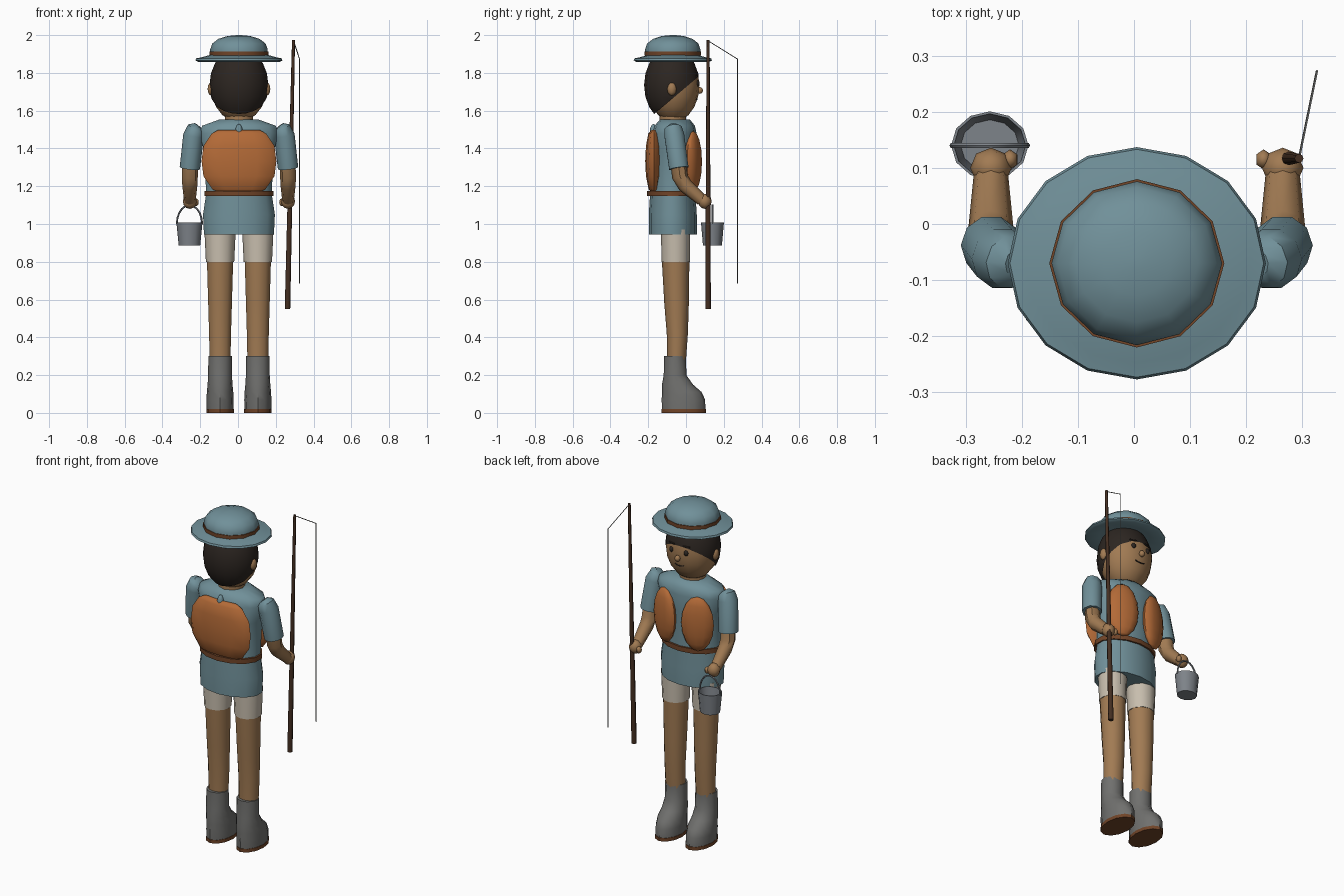
import bpy, bmesh
from math import sin, cos, pi, radians
from mathutils import Vector, Matrix

if "Cube" in bpy.data.objects:
    bpy.data.objects.remove(bpy.data.objects["Cube"])

CX, CY = 0.005, -0.07


def mat(name, r, g, b):
    m = bpy.data.materials.new(name)
    m.diffuse_color = [(c / 255) ** 2.2 for c in (r, g, b)] + [1]
    m.use_nodes = True
    m.node_tree.nodes["Principled BSDF"].inputs["Base Color"].default_value = m.diffuse_color
    return m


CLOTH = mat("blue_cloth", 112, 143, 152)
SKIN = mat("skin", 160, 122, 84)
HAIR = mat("dark_hair", 48, 42, 38)
ORANGE = mat("orange_foam", 178, 106, 58)
LEATHER = mat("leather", 112, 70, 44)
SHORTS = mat("pale_cloth", 198, 188, 172)
RUBBER = mat("grey_rubber", 112, 112, 110)
WOOD = mat("dark_wood", 70, 50, 38)
METAL = mat("bucket_metal", 125, 130, 136)


def finish(name, bm, m, angle=45):
    bmesh.ops.recalc_face_normals(bm, faces=bm.faces)
    me = bpy.data.meshes.new(name)
    bm.to_mesh(me)
    bm.free()
    ob = bpy.data.objects.new(name, me)
    bpy.context.collection.objects.link(ob)
    me.materials.append(m)
    bpy.ops.object.select_all(action='DESELECT')
    ob.select_set(True)
    bpy.context.view_layer.objects.active = ob
    bpy.ops.object.shade_smooth_by_angle(angle=radians(angle))
    return ob


def skin_rings(name, rings, m, angle=45):
    """Join rings of points into a capped surface."""
    bm = bmesh.new()
    vs = [[bm.verts.new(p) for p in ring] for ring in rings]
    n = len(vs[0])
    for a, b in zip(vs, vs[1:]):
        for i in range(n):
            j = (i + 1) % n
            bm.faces.new((a[i], a[j], b[j], b[i]))
    bm.faces.new(vs[0])
    bm.faces.new(vs[-1])
    return finish(name, bm, m, angle)


def loft(name, rows, m, n=12, angle=45):
    """Horizontal elliptical rings: rows of (x, y, z, rx, ry)."""
    return skin_rings(name, [[(x + rx * sin(2 * pi * i / n), y + ry * cos(2 * pi * i / n), z)
                              for i in range(n)] for x, y, z, rx, ry in rows], m, angle)


def tube(name, pts, m, n=8):
    """Round tube along a path of (x, y, z, radius)."""
    ps = [Vector(p[:3]) for p in pts]
    rings = []
    for k, p in enumerate(ps):
        t = (ps[min(k + 1, len(ps) - 1)] - ps[max(k - 1, 0)]).normalized()
        ref = Vector((0, 1, 0)) if abs(t.y) < 0.9 else Vector((1, 0, 0))
        u = t.cross(ref).normalized()
        v = t.cross(u)
        rings.append([p + pts[k][3] * (u * cos(2 * pi * i / n) + v * sin(2 * pi * i / n))
                      for i in range(n)])
    return skin_rings(name, rings, m)


def ball(name, loc, r, m, n=12, rot=0, cut=None):
    bm = bmesh.new()
    bmesh.ops.create_uvsphere(bm, u_segments=n, v_segments=max(6, n * 2 // 3), radius=1,
                              matrix=Matrix.Translation(loc) @ Matrix.Rotation(rot, 4, 'Z')
                              @ Matrix.Diagonal((*r, 1)))
    if cut:
        bmesh.ops.bisect_plane(bm, geom=bm.verts[:] + bm.edges[:] + bm.faces[:],
                               plane_co=cut[0], plane_no=cut[1], clear_outer=True)
    return finish(name, bm, m, 60)


# Head, hair and face
ball("head", (CX, CY + .003, 1.735), (.15, .138, .195), SKIN, 16)
ball("hair", (CX, CY - .005, 1.735), (.156, .147, .2), HAIR, 16,
     cut=((CX, -.165, 1.585), (0, .19, -.225)))
loft("neck", [(CX, CY, 1.5, .075, .07), (CX, CY, 1.62, .075, .07)], SKIN)
ball("nose", (CX, .073, 1.707), (.017, .017, .018), SKIN, 8)
tube("mouth", [(CX + x, .059 - abs(x) * .15, 1.655 + abs(x) * .3, .004)
               for x in (-.03, -.012, .012, .03)], HAIR, 6)
for s, side in ((-1, "left"), (1, "right")):
    ball(side + "_ear", (CX + s * .148, -.075, 1.715), (.018, .025, .035), SKIN, 8)
    ball(side + "_eye", (CX + s * .048, .06, 1.745), (.014, .012, .016), HAIR, 8)
    tube(side + "_brow", [(CX + s * .03, .063, 1.782, .005),
                          (CX + s * .068, .053, 1.782, .005)], HAIR, 6)

# Hat: crown, band and brim
loft("hat_crown", [(CX, CY, z, .152 * k, .146 * k) for z, k in
                   ((1.88, 1), (1.925, 1), (1.955, .93), (1.98, .72), (1.995, .4), (2, .08))],
     CLOTH, 12, 60)
loft("hat_band", [(CX, CY, z, .156, .15) for z in (1.893, 1.914)], LEATHER, 12)
loft("hat_brim", [(CX, CY, z, rx, rx - .023) for z, rx in
                  ((1.872, .15), (1.858, .215), (1.866, .23), (1.877, .226), (1.882, .2), (1.896, .15))],
     CLOTH, 16, 50)

# Shirt and belt
loft("shirt", [(CX, y, z, rx, ry) for z, y, rx, ry in
               ((.945, -.07, .19, .127), (1.05, -.07, .195, .127), (1.16, -.07, .178, .12),
                (1.38, -.065, .188, .118), (1.48, -.062, .215, .118), (1.52, -.06, .2, .107),
                (1.552, -.058, .11, .08))], CLOTH, 14, 60)
loft("belt", [(CX, CY - .003, z, .188, .134) for z in (1.148, 1.176)], LEATHER, 14)
ball("collar_tab", (CX, -.172, 1.485), (.02, .02, .045), CLOTH, 8)

# Foam vest: one back pad and two front pads
loft("vest_back", [(CX, -.17, 1.333 + dz, rx, ry) for dz, rx, ry in
                   ((-.168, .1, .012), (-.15, .14, .028), (-.08, .188, .042), (0, .198, .046),
                    (.08, .188, .042), (.145, .145, .03), (.165, .11, .012))], ORANGE, 12, 60)
for s, side in ((-1, "left"), (1, "right")):
    ball(side + "_vest_front", (CX + s * .108, .038, 1.33), (.092, .038, .162), ORANGE, 12,
         rot=-s * radians(20))

# Limbs, mirrored on both sides
for s, side in ((-1, "left"), (1, "right")):
    def X(v):
        return CX + s * v
    tube(side + "_sleeve", [(X(.215), -.07, 1.518, .025), (X(.226), -.068, 1.505, .048),
                            (X(.24), -.062, 1.47, .055), (X(.26), -.038, 1.295, .054)], CLOTH, 10)
    tube(side + "_forearm", [(X(.256), -.045, 1.36, .042), (X(.26), -.032, 1.25, .042),
                             (X(.26), -.005, 1.205, .04), (X(.26), .085, 1.125, .031)], SKIN, 8)
    ball(side + "_hand", (X(.26), .1, 1.12), (.037, .036, .04), SKIN, 8)
    ball(side + "_thumb", (X(.226), .115, 1.115), (.015, .018, .02), SKIN, 6)
    lx = X(.1)
    loft(side + "_shorts_leg", [(lx, -.055, .8, .075, .075), (lx, -.055, .97, .083, .077)], SHORTS, 12)
    loft(side + "_leg", [(lx, -.05, .28, .058, .05), (lx, -.046, .42, .061, .056),
                         (lx, -.05, .58, .066, .065), (lx, -.055, .81, .073, .073)], SKIN, 10)
    loft(side + "_boot", [(lx, -.012, .018, .071, .115), (lx, -.014, .07, .072, .115),
                          (lx, -.022, .11, .07, .105), (lx, -.045, .15, .066, .082),
                          (lx, -.058, .2, .063, .06), (lx, -.058, .3, .062, .058),
                          (lx, -.058, .3, .05, .046)], RUBBER, 12)
    loft(side + "_sole", [(lx, -.012, z, .073, .118) for z in (0, .02)], LEATHER, 12)

# Bucket with open top and wire handle
bx, by = -.257, .14
loft("bucket", [(bx, by, z, r, r * .88) for z, r in
                ((.887, .057), (1.008, .069), (1.008, .064), (.9, .052))], METAL, 12)
tube("bucket_handle", [(bx + .067 * cos(pi * i / 10), by, 1.0 + .1 * sin(pi * i / 10), .005)
                       for i in range(11)], METAL, 6)

# Fishing rod and line
tube("rod", [(.262, .117, .55, .0145), (.272, .117, 1.0, .013), (.294, .117, 1.975, .008)], WOOD, 8)
tube("line_upper", [(.294, .117, 1.97, .0022), (.326, .273, 1.873, .0022)], RUBBER, 4)
tube("line_lower", [(.326, .273, 1.873, .0022), (.326, .273, .685, .0022)], RUBBER, 4)
